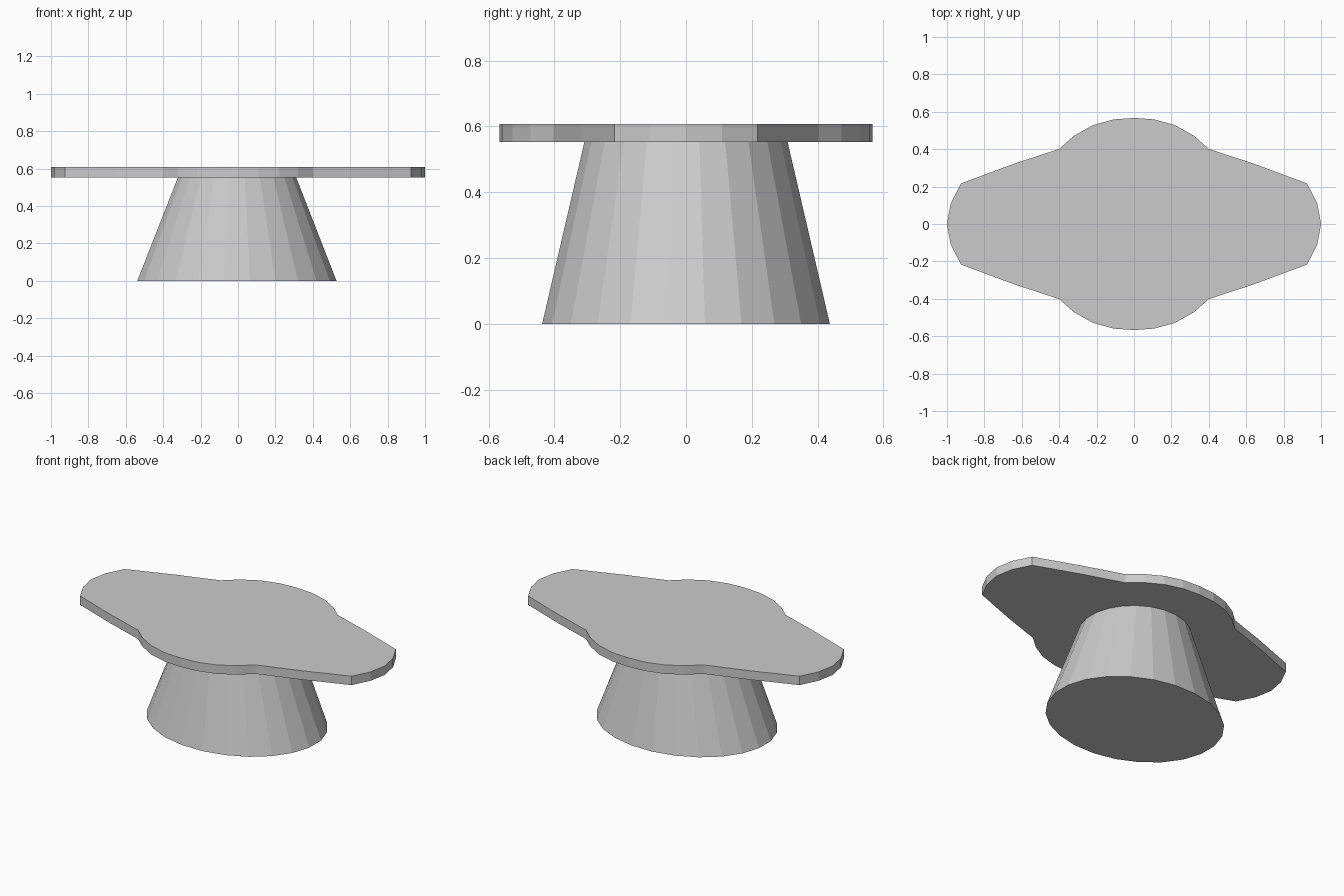
import bpy, bmesh
from math import cos, sin, radians

if "Cube" in bpy.data.objects:
    bpy.data.objects.remove(bpy.data.objects["Cube"])


def new_object(name, bm):
    bmesh.ops.recalc_face_normals(bm, faces=bm.faces[:])
    mesh = bpy.data.meshes.new(name)
    bm.to_mesh(mesh)
    bm.free()
    obj = bpy.data.objects.new(name, mesh)
    bpy.context.collection.objects.link(obj)
    return obj


def loft(name, lower, upper):
    """Closed solid between two matching outlines."""
    bm = bmesh.new()
    a = [bm.verts.new(p) for p in lower]
    b = [bm.verts.new(p) for p in upper]
    n = len(a)
    for i in range(n):
        j = (i + 1) % n
        bm.faces.new((a[i], a[j], b[j], b[i]))
    bm.faces.new(a[::-1])
    bm.faces.new(b)
    return new_object(name, bm)


def ellipse(cx, rx, ry, z, sides=24):
    # Half-step offset puts flat facets on the axes
    angles = [radians(360 * (i + 0.5) / sides) for i in range(sides)]
    return [(cx + rx * cos(t), ry * sin(t), z) for t in angles]


# Tapered oval pedestal
loft("pedestal",
     ellipse(-0.006, 0.537, 0.441, 0.0),
     ellipse(-0.005, 0.318, 0.311, 0.555))

# Table top: one quarter of the outline, mirrored to all four
quarter = [(1.0, 0.0), (0.98, 0.11), (0.925, 0.217), (0.65, 0.319),
           (0.4, 0.402), (0.32, 0.472), (0.22, 0.528), (0.11, 0.559),
           (0.0, 0.567)]
half = quarter + [(-x, y) for x, y in quarter[-2::-1]]
outline = half + [(x, -y) for x, y in half[-2:0:-1]]
loft("table_top",
     [(x, y, 0.553) for x, y in outline],
     [(x, y, 0.608) for x, y in outline])
